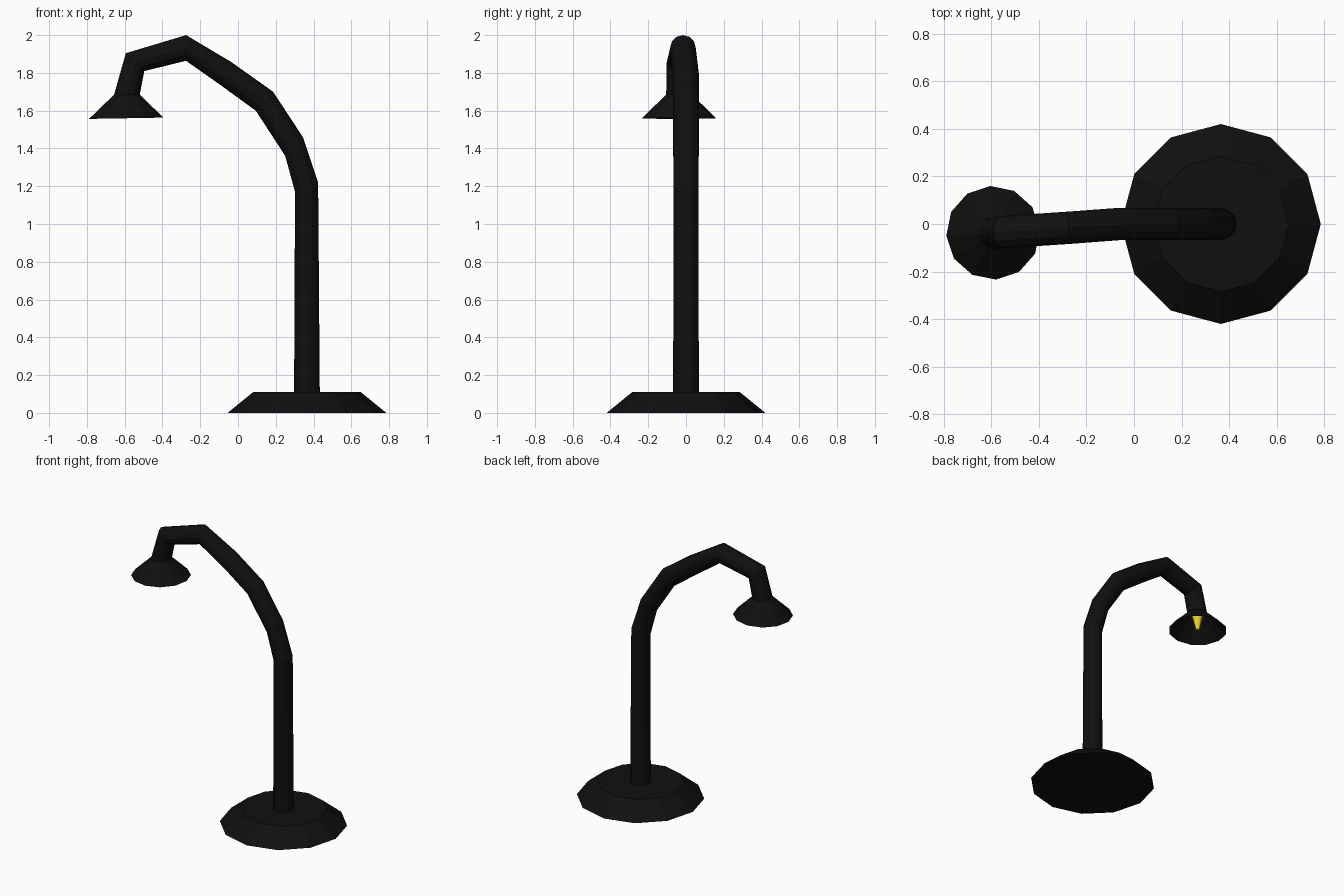
import bpy, bmesh
from math import sin, cos, radians, pi
from mathutils import Vector

if "Cube" in bpy.data.objects:
    bpy.data.objects.remove(bpy.data.objects["Cube"])

SIDES = 12


def material(name, color):
    m = bpy.data.materials.new(name)
    m.diffuse_color = color
    m.use_nodes = True
    m.node_tree.nodes["Principled BSDF"].inputs["Base Color"].default_value = m.diffuse_color
    return m


black = material("black_metal", (0.005, 0.005, 0.005, 1))
yellow = material("bulb_yellow", (0.8, 0.68, 0.02, 1))


def loft(name, rings, mat, cap_start=False, cap_end=False):
    """Skin rings of (centre, radius, tilt, yaw); angles in degrees."""
    bm = bmesh.new()
    loops = []
    for centre, radius, tilt, yaw in rings:
        t, w = radians(tilt), radians(yaw)
        u = Vector((cos(t) * cos(w), cos(t) * sin(w), sin(t)))
        # side axis stays level, so tilting never twists the tube
        v = Vector((-sin(w), cos(w), 0))
        loops.append([bm.verts.new(Vector(centre) + radius * (u * cos(a) + v * sin(a)))
                      for a in (2 * pi * i / SIDES for i in range(SIDES))])
    for a, b in zip(loops, loops[1:]):
        for i in range(SIDES):
            j = (i + 1) % SIDES
            bm.faces.new((a[i], a[j], b[j], b[i]))
    if cap_start:
        bm.faces.new(loops[0][::-1])
    if cap_end:
        bm.faces.new(loops[-1])
    mesh = bpy.data.meshes.new(name)
    bm.to_mesh(mesh)
    bm.free()
    mesh.materials.append(mat)
    ob = bpy.data.objects.new(name, mesh)
    bpy.context.collection.objects.link(ob)
    return ob


# Weighted foot
loft("base", [((0.365, 0, 0), 0.42, 0, 0),
              ((0.365, 0, 0.11), 0.285, 0, 0)], black, True, True)

# Upright and curved neck, swinging slightly forward at the end
R = 0.068
loft("neck", [((0.365, 0, 0.11), R, 0, 0),
              ((0.363, 0, 1.195), 0.066, 22, 0),
              ((0.297, 0, 1.41), R, 46, 0),
              ((0.14, 0, 1.65), R, 48, 0),
              ((-0.062, 0, 1.795), R, 68, 0),
              ((-0.275, -0.016, 1.932), R, 90, 3.5),
              ((-0.545, -0.034, 1.857), R, 136, 3.5),
              ((-0.588, -0.037, 1.685), R, 180, 3.5)], black)

# Open flared lamp shade
loft("shade", [((-0.588, -0.037, 1.685), R, 180, 3.5),
               ((-0.592, -0.037, 1.56), 0.197, 181, 3.5)], black)

# Tapered bulb inside the shade
loft("bulb", [((-0.588, -0.037, 1.69), 0.042, 180, 0),
              ((-0.591, -0.037, 1.565), 0.012, 180, 0)], yellow, True, True)
